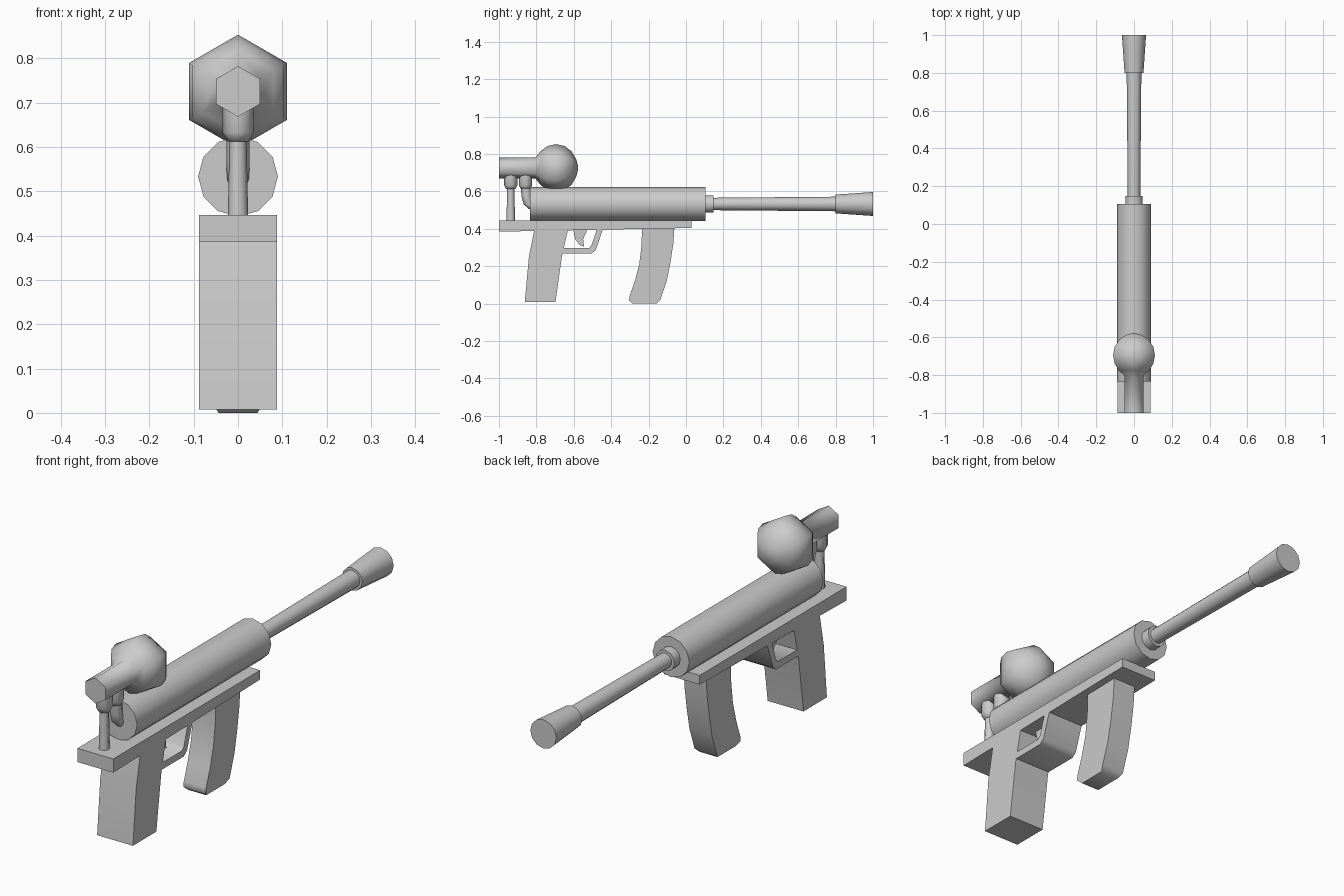
import bpy, bmesh, math
from mathutils import Vector

if "Cube" in bpy.data.objects:
    bpy.data.objects.remove(bpy.data.objects["Cube"])


def finish(name, bm):
    bmesh.ops.recalc_face_normals(bm, faces=bm.faces)
    me = bpy.data.meshes.new(name)
    bm.to_mesh(me)
    bm.free()
    ob = bpy.data.objects.new(name, me)
    bpy.context.collection.objects.link(ob)
    bpy.ops.object.select_all(action='DESELECT')
    ob.select_set(True)
    bpy.context.view_layer.objects.active = ob
    bpy.ops.object.shade_smooth_by_angle(angle=math.radians(65))
    return ob


def loft(name, stations, sides, phase=0.0):
    """Skin rings given as (centre, radius, axis letter)."""
    bm = bmesh.new()
    rings = []
    for c, r, axis in stations:
        ring = []
        for i in range(sides):
            a = phase + 2 * math.pi * i / sides
            u, v = r * math.cos(a), r * math.sin(a)
            off = Vector((u, 0, v)) if axis == 'Y' else Vector((u, v, 0))
            ring.append(bm.verts.new(Vector(c) + off))
        rings.append(ring)
    for a, b in zip(rings, rings[1:]):
        for i in range(sides):
            j = (i + 1) % sides
            bm.faces.new((a[i], a[j], b[j], b[i]))
    bm.faces.new(rings[0])
    bm.faces.new(rings[-1])
    return finish(name, bm)


def turned(name, profile, z, sides, phase=0.0):
    return loft(name, [((0, y, z), r, 'Y') for y, r in profile], sides, phase)


def prism(name, outline, half, taper_below=None, taper=1.0):
    """Extrude a side outline (y, z) across x, optionally narrowing its foot."""
    bm = bmesh.new()
    f = bm.faces.new([bm.verts.new((-half, y, z)) for y, z in outline])
    ext = bmesh.ops.extrude_face_region(bm, geom=[f])
    for v in ext['geom']:
        if isinstance(v, bmesh.types.BMVert):
            v.co.x = half
    if taper_below is not None:
        for v in bm.verts:
            if v.co.z < taper_below:
                v.co.x *= taper
    return finish(name, bm)


# Body tube, barrel and flared muzzle
AXIS_Z = 0.533
turned("body_tube", [(-0.835, 0.09), (0.105, 0.09)], AXIS_Z, 12)
turned("barrel_collar", [(0.09, 0.046), (0.147, 0.046)], AXIS_Z, 12)
turned("barrel", [(0.13, 0.033), (0.81, 0.039)], AXIS_Z, 12)
turned("muzzle", [(0.80, 0.05), (1.0, 0.064)], AXIS_Z, 12)

# Mounting plate
prism("base_plate", [(-1.0, 0.385), (0.03, 0.405), (0.03, 0.446), (-1.0, 0.446)], 0.088)

# Rear grip
prism("rear_grip", [(-0.862, 0.008), (-0.698, 0.008), (-0.664, 0.25),
                    (-0.63, 0.40), (-0.81, 0.40), (-0.84, 0.25)], 0.088)

# Curved front grip
prism("front_grip", [(-0.235, 0.41), (-0.238, 0.31), (-0.25, 0.21), (-0.274, 0.12),
                     (-0.302, 0.04), (-0.304, 0.018), (-0.285, 0.0), (-0.158, 0.0),
                     (-0.138, 0.02), (-0.103, 0.12), (-0.083, 0.22), (-0.068, 0.32),
                     (-0.062, 0.41)], 0.055, 0.01, 0.8)

# Trigger guard and trigger
prism("trigger_guard", [(-0.675, 0.268), (-0.505, 0.268), (-0.483, 0.285), (-0.442, 0.405),
                        (-0.475, 0.405), (-0.505, 0.312), (-0.518, 0.298), (-0.665, 0.298)], 0.088)
prism("trigger", [(-0.605, 0.40), (-0.592, 0.345), (-0.57, 0.315), (-0.545, 0.305),
                  (-0.55, 0.345), (-0.525, 0.40)], 0.03)

# Sight: tube and round bulb turned as one hexagonal piece
turned("sight", [(-1.0, 0.057), (-0.805, 0.057), (-0.775, 0.093), (-0.74, 0.118),
                 (-0.695, 0.128), (-0.65, 0.118), (-0.612, 0.09), (-0.586, 0.045),
                 (-0.578, 0.012)], 0.725, 6, math.pi / 6)

# Sight posts: straight rear one, bent front one running into the body
rear_y, front_y = -0.937, -0.858
loft("rear_post", [((0, rear_y, 0.44), 0.023, 'Z'), ((0, rear_y, 0.63), 0.019, 'Z')], 8)
loft("front_post", [((0, -0.82, 0.505), 0.018, 'Z'), ((0, -0.842, 0.53), 0.025, 'Z'),
                    ((0, -0.853, 0.57), 0.026, 'Z'), ((0, front_y, 0.63), 0.026, 'Z')], 8)
for name, y in (("rear_knob", rear_y), ("front_knob", front_y)):
    loft(name, [((0, y, 0.612), 0.024, 'Z'), ((0, y, 0.632), 0.035, 'Z'),
                ((0, y, 0.69), 0.035, 'Z')], 8)
